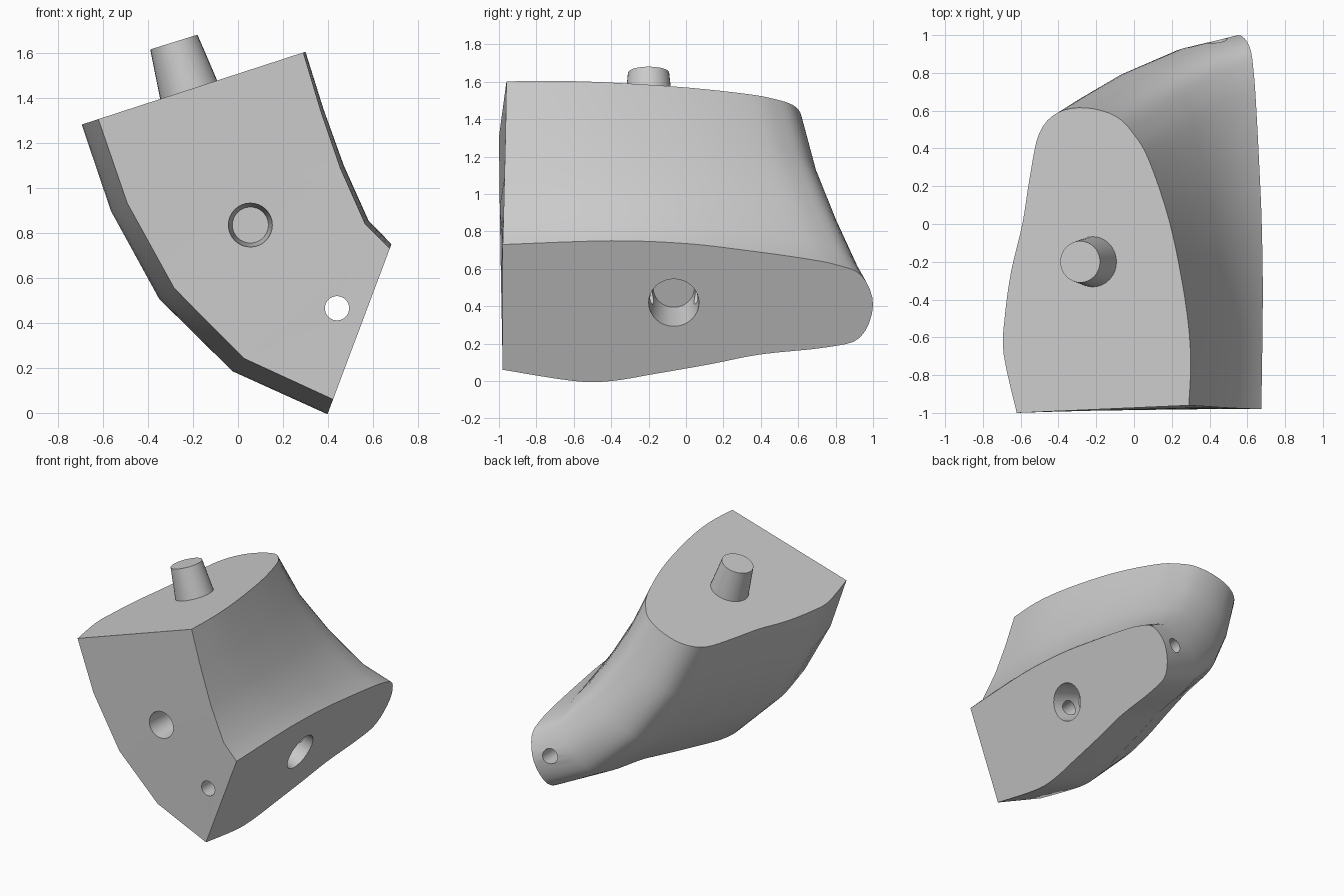
import bpy, bmesh
from mathutils import Vector

cube = bpy.data.objects.get("Cube")
if cube:
    bpy.data.objects.remove(cube, do_unlink=True)

grey = bpy.data.materials.new("plain grey")
grey.use_nodes = True
colour = (0.6, 0.6, 0.6, 1)
grey.diffuse_color = colour
grey.node_tree.nodes["Principled BSDF"].inputs["Base Color"].default_value = colour


def make_object(name, bm):
    bmesh.ops.recalc_face_normals(bm, faces=bm.faces)
    mesh = bpy.data.meshes.new(name)
    bm.to_mesh(mesh)
    bm.free()
    mesh.materials.append(grey)
    ob = bpy.data.objects.new(name, mesh)
    bpy.context.collection.objects.link(ob)
    return ob


def taper(name, start, end, r_start, r_end, sides=32):
    """Closed round rod from start to end."""
    start, end = Vector(start), Vector(end)
    axis = end - start
    bm = bmesh.new()
    bmesh.ops.create_cone(bm, cap_ends=True, segments=sides, radius1=r_start,
                          radius2=r_end, depth=axis.length)
    turn = axis.to_track_quat('Z', 'Y')
    for v in bm.verts:
        v.co = turn @ v.co + (start + end) / 2
    return make_object(name, bm)


def activate(ob):
    bpy.ops.object.select_all(action='DESELECT')
    ob.select_set(True)
    bpy.context.view_layer.objects.active = ob


def drill(ob, cutter):
    cutter.hide_render = True
    activate(ob)
    mod = ob.modifiers.new("hole", 'BOOLEAN')
    mod.operation = 'DIFFERENCE'
    mod.solver = 'EXACT'
    mod.object = cutter
    bpy.ops.object.modifier_apply(modifier=mod.name)
    bpy.data.objects.remove(cutter, do_unlink=True)


def smooth_path(points, steps=4):
    """Catmull-Rom curve through an open list of points."""
    p = [Vector(q) for q in points]
    p = [p[0]] + p + [p[-1]]
    out = []
    for a, b, c, d in zip(p, p[1:], p[2:], p[3:]):
        for i in range(steps):
            t = i / steps
            out.append(0.5 * (2 * b + (c - a) * t + (2 * a - 5 * b + 4 * c - d) * t ** 2
                              + (3 * b - a - 3 * c + d) * t ** 3))
    return out + [p[-1]]


# End outlines: (fraction across the section, y), from left front round the back
upper = smooth_path([(.07, -1), (0, -.69), (.005, -.5), (.04, -.25), (.1, 0), (.14, .25),
                     (.19, .48), (.29, .59), (.44, .615), (.6, .57), (.7, .47),
                     (.78, .33), (.89, 0), (.97, -.4), (1, -.7), (.99, -.96)])
lower = smooth_path([(.08, -.98), (0, -.6), (0, -.4), (.05, -.17), (.12, .13), (.19, .4),
                     (.24, .75), (.31, .93), (.54, 1), (.75, .94), (.83, .8),
                     (.88, .6), (.935, .3), (.98, 0), (1, -.4), (.973, -.98)])

# Fanned sections: outer edge (x, z), inner edge (x, z), blend from upper to lower
sections = [((-.69, 1.283), (.3, 1.605), 0),
            ((-.56, .9), (.38, 1.35), .22),
            ((-.345, .51), (.47, 1.1), .53),
            ((-.02, .19), (.58, .855), .83),
            ((.4, 0), (.682, .75), 1)]

# Curved body lofted through the sections
bm = bmesh.new()
rings = []
for outer, inner, blend in sections:
    ring = []
    for u, l in zip(upper, lower):
        t, y = u.lerp(l, blend)
        x, z = Vector(outer).lerp(Vector(inner), t)
        ring.append(bm.verts.new((x, y, z)))
    rings.append(ring)
for a, b in zip(rings, rings[1:]):
    n = len(a)
    for i in range(n):
        j = (i + 1) % n
        bm.faces.new((a[i], a[j], b[j], b[i]))
bm.faces.new(rings[0])
bm.faces.new(rings[-1])
body = make_object("curved_body", bm)

# Socket in the lower end, pin hole through it, and blind hole in the front
mouth = Vector((.555, -.065, .42))
inward = Vector((-.936, 0, .352))
drill(body, taper("socket_cutter", mouth - inward * .02, mouth + inward * .22, .137, .11))
drill(body, taper("pin_cutter", (.44, -1.2, .465), (.44, 1.2, .465), .054, .054))
drill(body, taper("front_cutter", (.055, -1.03, .835), (.055, -.77, .835), .102, .08))

# Tapered peg with a cross hole on the upper end
peg = taper("peg", (-.214, -.2, 1.42), (-.285, -.2, 1.648), .135, .11)
drill(peg, taper("peg_cutter", (-.257, -.6, 1.555), (-.257, .2, 1.555), .053, .053))

for ob in (body, peg):
    activate(ob)
    bpy.ops.object.shade_smooth_by_angle(angle=.55)
